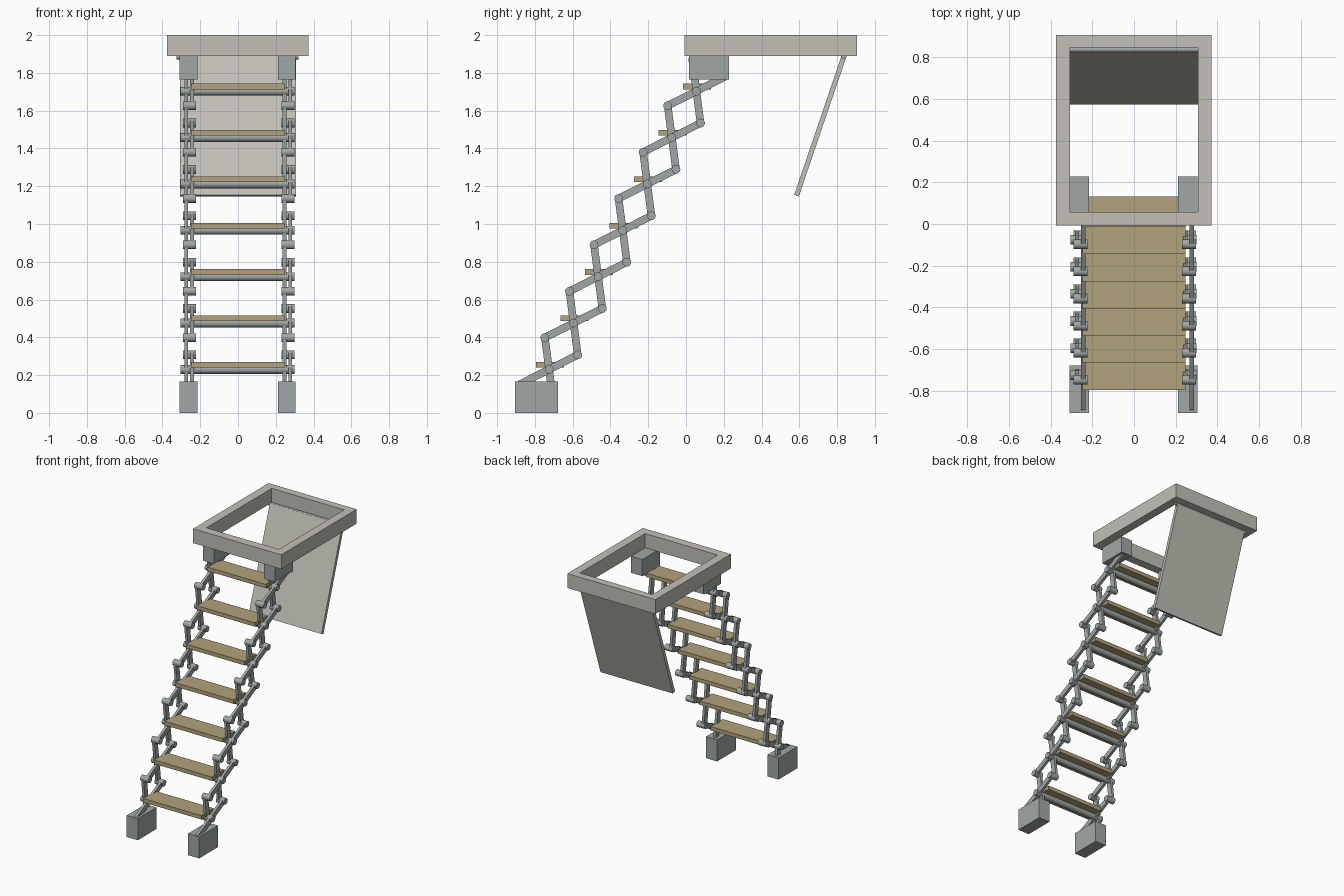
import bpy, bmesh, math
from mathutils import Vector

if "Cube" in bpy.data.objects:
    bpy.data.objects.remove(bpy.data.objects["Cube"])


def material(name, rgb):
    m = bpy.data.materials.new(name)
    m.diffuse_color = (*rgb, 1)
    m.use_nodes = True
    m.node_tree.nodes["Principled BSDF"].inputs["Base Color"].default_value = m.diffuse_color
    return m


PAINT = material("frame_paint", (0.54, 0.53, 0.47))
METAL = material("metal", (0.35, 0.39, 0.38))
WOOD = material("wood", (0.45, 0.36, 0.20))


def finish(bm, name, mat):
    bmesh.ops.recalc_face_normals(bm, faces=bm.faces)
    me = bpy.data.meshes.new(name)
    bm.to_mesh(me)
    bm.free()
    ob = bpy.data.objects.new(name, me)
    bpy.context.collection.objects.link(ob)
    me.materials.append(mat)
    return ob


def extrude_x(name, outline, x0, x1, mat):
    """Extrude a (y, z) outline from x0 to x1."""
    bm = bmesh.new()
    face = bm.faces.new([bm.verts.new((x0, y, z)) for y, z in outline])
    ext = bmesh.ops.extrude_face_region(bm, geom=[face])
    vs = [v for v in ext["geom"] if isinstance(v, bmesh.types.BMVert)]
    bmesh.ops.translate(bm, vec=(x1 - x0, 0, 0), verts=vs)
    return finish(bm, name, mat)


def box(name, x0, x1, y0, y1, z0, z1, mat):
    return extrude_x(name, [(y0, z0), (y1, z0), (y1, z1), (y0, z1)], x0, x1, mat)


def smooth(ob):
    bpy.ops.object.select_all(action='DESELECT')
    ob.select_set(True)
    bpy.context.view_layer.objects.active = ob
    bpy.ops.object.shade_smooth_by_angle(angle=math.radians(40))


def rod(name, c, r, x0, x1, n=20):
    pts = [(c[0] + r * math.cos(2 * math.pi * i / n),
            c[1] + r * math.sin(2 * math.pi * i / n)) for i in range(n)]
    smooth(extrude_x(name, pts, x0, x1, METAL))


def link(name, p, q, r, x):
    """Flat bar with rounded ends between two (y, z) points."""
    d = q - p
    a = math.atan2(d.y, d.x)
    pts = []
    for c, s in ((q, a - math.pi / 2), (p, a + math.pi / 2)):
        for i in range(9):
            t = s + math.pi * i / 8
            pts.append((c.x + r * math.cos(t), c.y + r * math.sin(t)))
    smooth(extrude_x(name, pts, x - 0.01, x + 0.01, METAL))


# ceiling frame: rectangular ring
bm = bmesh.new()
rings = []
for z in (1.89, 2.0):
    for x0, x1, y0, y1 in ((-0.375, 0.372, -0.008, 0.905), (-0.308, 0.306, 0.057, 0.847)):
        rings.append([bm.verts.new(c) for c in
                      ((x0, y0, z), (x1, y0, z), (x1, y1, z), (x0, y1, z))])
for a, b in ((0, 1), (2, 3), (0, 2), (1, 3)):
    for i in range(4):
        j = (i + 1) % 4
        bm.faces.new((rings[a][i], rings[a][j], rings[b][j], rings[b][i]))
finish(bm, "ceiling_frame", PAINT)

# hatch door hanging open, with its hinge rod
top, bot = Vector((0.837, 1.89)), Vector((0.585, 1.15))
d = (bot - top).normalized()
n = Vector((-d.y, d.x)) * 0.013
extrude_x("hatch_door", [top + n, bot + n, bot - n, top - n], -0.308, 0.306, PAINT)
rod("hatch_hinge", (0.836, 1.885), 0.013, -0.325, 0.32)

# scissor linkage: half vectors of the shallow and the steep links
CENTRE, STEP = Vector((0.055, 1.703)), Vector((-0.130, -0.2455))
A, B = Vector((0.152, 0.077)), Vector((-0.022, 0.1685))
COUNT = 7
sides = (("left", -0.52), ("right", 0.0))
for side, dx in sides:
    # mounting bracket and foot block
    box(f"{side}_top_bracket", 0.211 + dx, 0.305 + dx, 0.015, 0.228, 1.765, 1.892, METAL)
    box(f"{side}_foot", 0.211 + dx, 0.305 + dx, -0.905, -0.678, 0, 0.165, METAL)
    for k in range(COUNT):
        c = CENTRE + STEP * k
        link(f"{side}_shallow_link_{k}", c - A, c + A, 0.02, 0.277 + dx)
        top_end = c + B
        link(f"{side}_steep_link_{k}", c - B, top_end, 0.02, 0.246 + dx)
        if k < COUNT - 1:
            rod(f"{side}_front_pin_{k}", c - A, 0.023, 0.23 + dx, 0.298 + dx)
            rod(f"{side}_rear_pin_{k}", c - B, 0.023, 0.23 + dx, 0.298 + dx)

# wooden treads on cross rods
for k in range(COUNT):
    c = CENTRE + STEP * k
    rod(f"cross_rod_{k}", c, 0.023, -0.305, 0.30)
    box(f"tread_{k}", -0.248, 0.246, c.x - 0.07, c.x + 0.078, c.y + 0.01, c.y + 0.04, WOOD)
